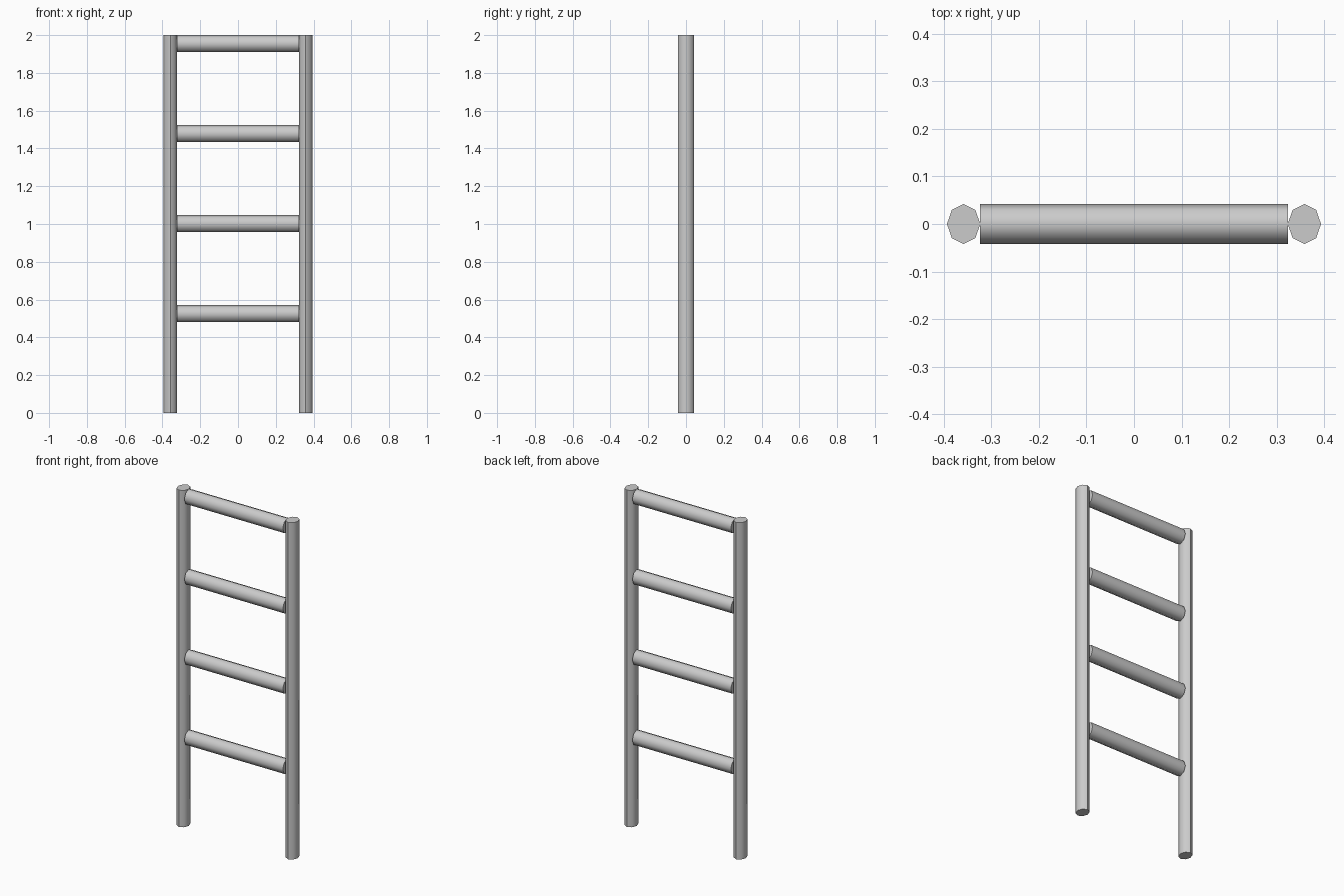
import bpy, math

if "Cube" in bpy.data.objects:
    bpy.data.objects.remove(bpy.data.objects["Cube"])

RAIL_X, RAIL_RX, RADIUS_Y = 0.3585, 0.035, 0.042
RUNG_RZ, HEIGHT = 0.045, 2.0
RUNG_HALF = RAIL_X - RAIL_RX


def rod(name, location, scale, rotation=(0, 0, 0)):
    """Smooth eight-sided rod; scale = local radii and length."""
    bpy.ops.mesh.primitive_cylinder_add(vertices=8, radius=1, depth=1,
                                        location=location, rotation=rotation)
    ob = bpy.context.object
    ob.name = name
    ob.scale = scale
    bpy.ops.object.transform_apply(location=False, rotation=True, scale=True)
    bpy.ops.object.shade_smooth_by_angle(angle=math.radians(50))
    return ob


# Side rails
for side, x in (("left", -RAIL_X), ("right", RAIL_X)):
    rod(f"{side}_rail", (x, 0, HEIGHT / 2), (RAIL_RX, RADIUS_Y, HEIGHT))

# Four evenly spaced rungs, the top one flush with the rail tops
for i in range(4):
    z = HEIGHT - RUNG_RZ - i * 0.4767
    rod(f"rung_{4 - i}", (0, 0, z), (RUNG_RZ, RADIUS_Y, 2 * RUNG_HALF),
        (0, math.pi / 2, 0))
